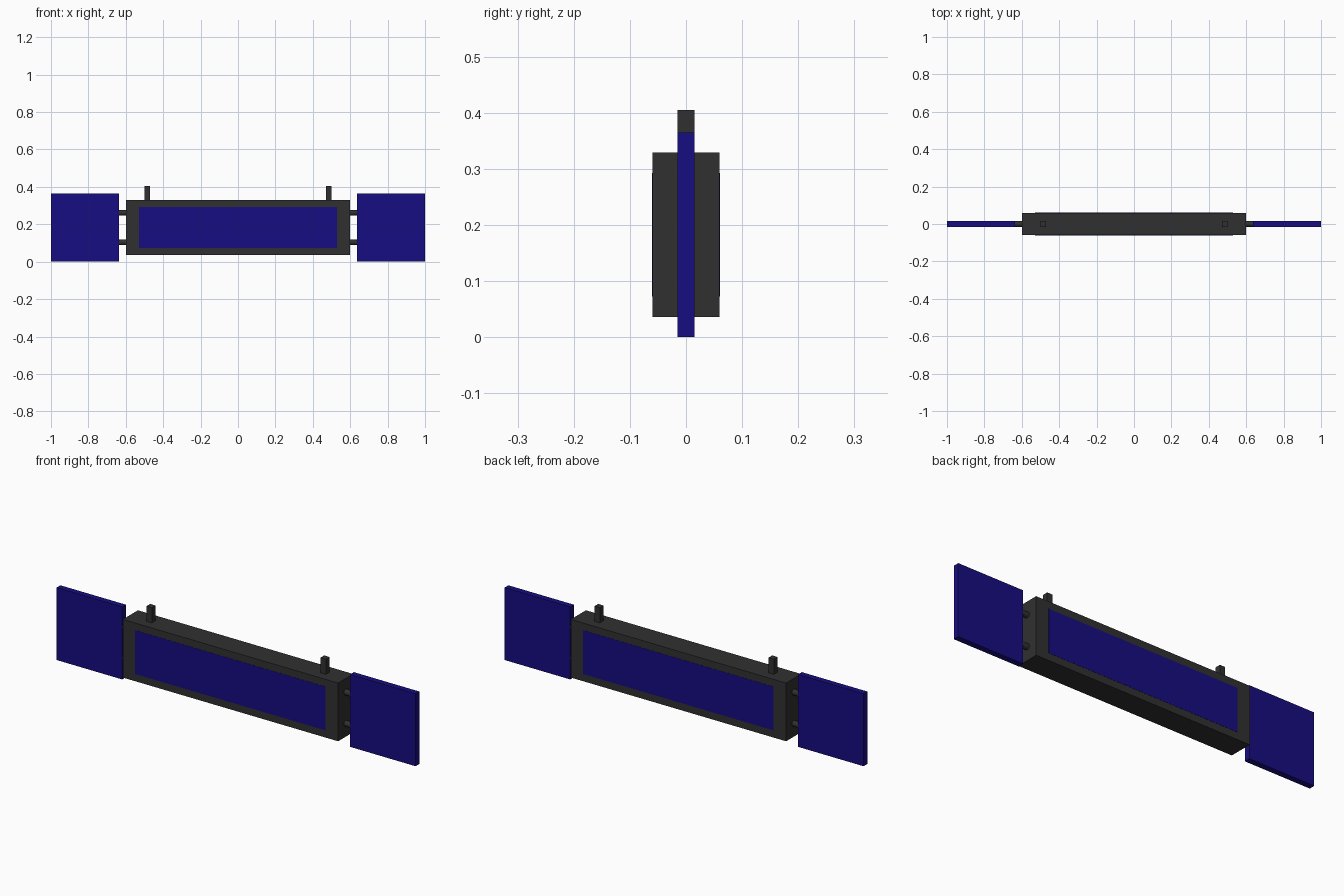
import bpy, math

if "Cube" in bpy.data.objects:
    bpy.data.objects.remove(bpy.data.objects["Cube"])


def material(name, color):
    m = bpy.data.materials.new(name)
    m.diffuse_color = (*color, 1)
    m.use_nodes = True
    m.node_tree.nodes["Principled BSDF"].inputs["Base Color"].default_value = m.diffuse_color
    return m


DARK = material("dark_casing", (0.03, 0.03, 0.03))
BLUE = material("blue_cells", (0.008, 0.004, 0.22))


def box(name, x, y, z, mat):
    """Box spanning the given (min, max) ranges."""
    bpy.ops.mesh.primitive_cube_add(size=1, location=[(a + b) / 2 for a, b in (x, y, z)])
    ob = bpy.context.object
    ob.name = name
    ob.scale = [b - a for a, b in (x, y, z)]
    bpy.ops.object.transform_apply(location=False, rotation=False, scale=True)
    ob.data.materials.append(mat)
    return ob


MID = 0.1825

# central casing with a blue panel on front and back
box("casing", (-0.6, 0.6), (-0.06, 0.06), (0.036, 0.329), DARK)
for name, s in (("front", -1), ("back", 1)):
    box(name + "_panel", (-0.53, 0.53), sorted((s * 0.055, s * 0.061)),
        (MID - 0.11, MID + 0.11), BLUE)

for side, s in (("left", -1), ("right", 1)):
    # thin outer wing panel
    box(side + "_wing_panel", sorted((s * 0.635, s * 1.0)), (-0.015, 0.015), (0, 0.365), BLUE)
    # square post on the top
    box(side + "_top_post", (s * 0.485 - 0.015, s * 0.485 + 0.015), (-0.015, 0.015),
        (0.32, 0.405), DARK)
    # round rods joining the wing to the casing
    for level, dz in (("lower", -0.079), ("upper", 0.079)):
        bpy.ops.mesh.primitive_cylinder_add(
            vertices=16, radius=0.0148, depth=0.05,
            location=(s * 0.6175, 0, MID + dz), rotation=(0, math.pi / 2, 0))
        rod = bpy.context.object
        rod.name = f"{side}_{level}_rod"
        rod.data.materials.append(DARK)
        bpy.ops.object.shade_smooth_by_angle()
